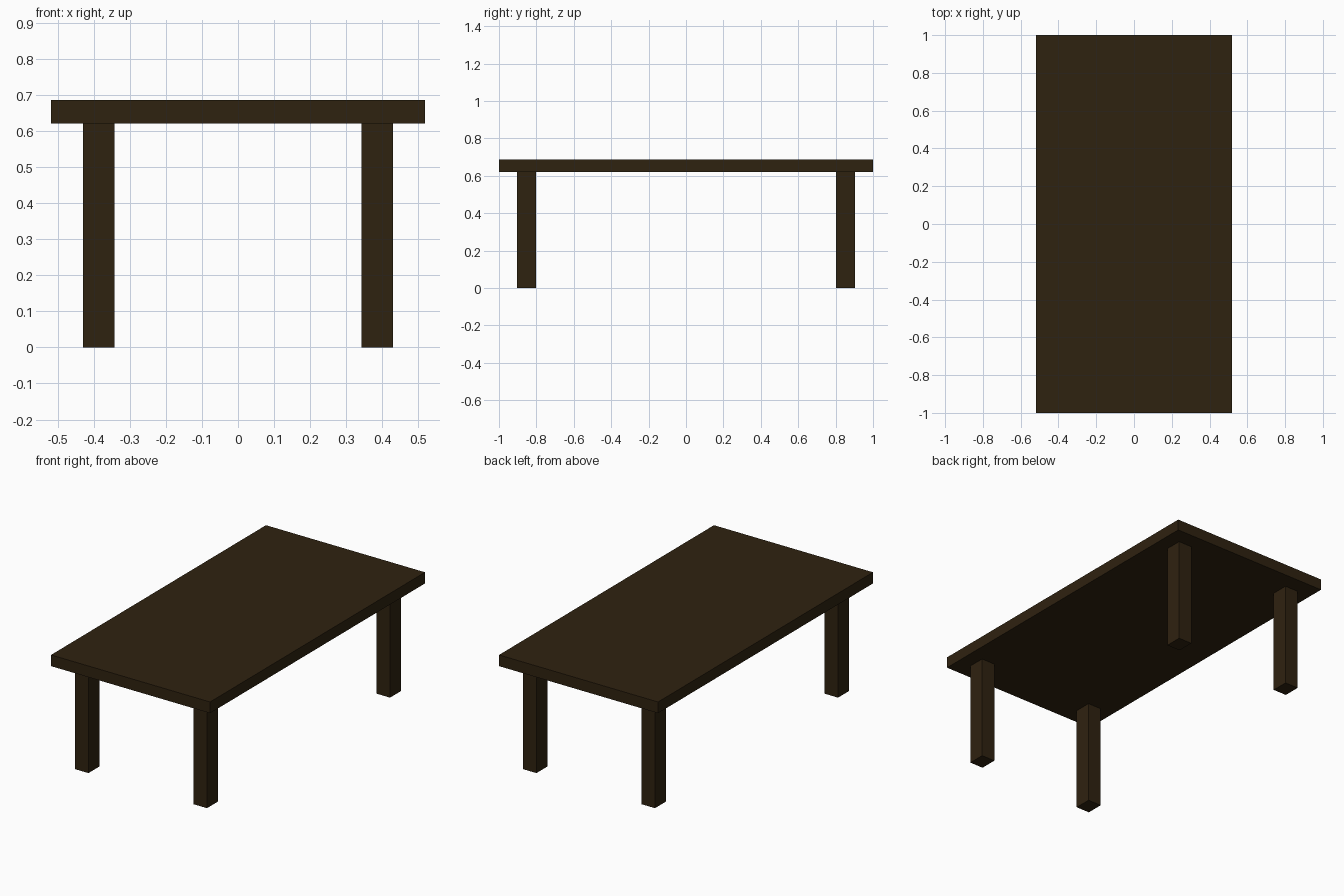
import bpy

if "Cube" in bpy.data.objects:
    bpy.data.objects.remove(bpy.data.objects["Cube"])

# Dark wood shared by every part
wood = bpy.data.materials.new("dark_brown_wood")
wood.diffuse_color = (0.028, 0.016, 0.005, 1.0)
wood.use_nodes = True
wood.node_tree.nodes["Principled BSDF"].inputs["Base Color"].default_value = wood.diffuse_color


def box(name, lo, hi):
    """Axis-aligned box between two corners."""
    bpy.ops.mesh.primitive_cube_add(size=1, location=[(a + b) / 2 for a, b in zip(lo, hi)])
    obj = bpy.context.object
    obj.name = name
    obj.scale = [b - a for a, b in zip(lo, hi)]
    bpy.ops.object.transform_apply(location=False, rotation=False, scale=True)
    obj.data.materials.append(wood)
    return obj


LEG_TOP = 0.62

# Table top
box("table_top", (-0.518, -1.0, LEG_TOP), (0.518, 1.0, 0.686))

# Four legs, set in from the corners
for y_name, sy in (("front", -1), ("back", 1)):
    for x_name, sx in (("left", -1), ("right", 1)):
        cx, cy = sx * 0.386, sy * 0.852
        box(f"{y_name}_{x_name}_leg",
            (cx - 0.044, cy - 0.051, 0.0), (cx + 0.044, cy + 0.051, LEG_TOP))
